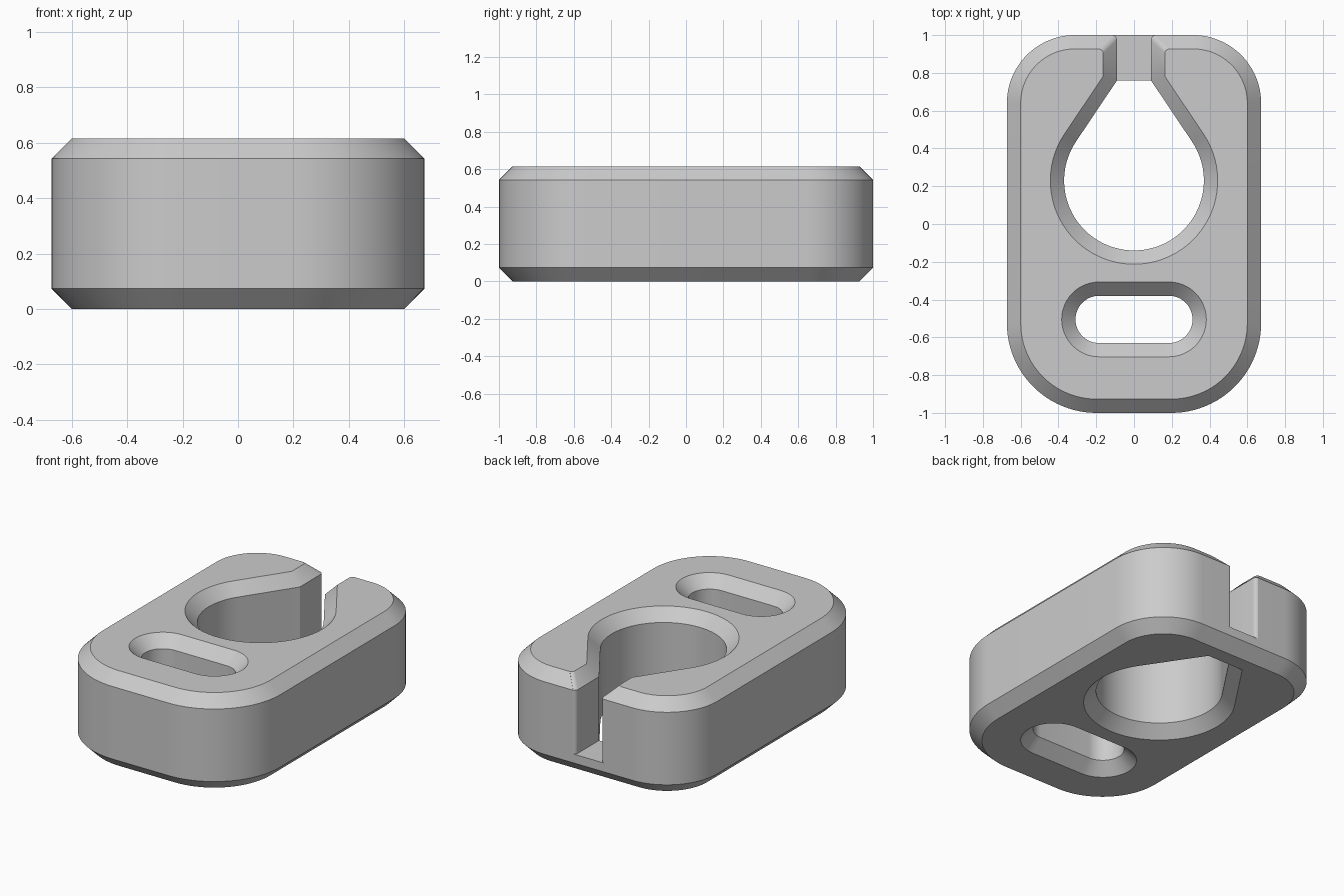
import bpy, bmesh
from math import sin, cos, acos, atan2, hypot, radians

cube = bpy.data.objects.get("Cube")
if cube:
    bpy.data.objects.remove(cube)

HALF_X, HALF_Y, HEIGHT, CHAMFER = 0.673, 1.0, 0.615, 0.073
OVER = 0.02  # how far cutters run past the surfaces


def arc(cx, cy, r, start, end, steps=24):
    return [(cx + r * cos(radians(start + (end - start) * i / steps)),
             cy + r * sin(radians(start + (end - start) * i / steps)))
            for i in range(steps + 1)]


def loft(name, outline, levels):
    """Stack copies of outline(offset) at the given (offset, z) levels."""
    bm = bmesh.new()
    rings = [[bm.verts.new((x, y, z)) for x, y in outline(d)] for d, z in levels]
    for low, high in zip(rings, rings[1:]):
        n = len(low)
        for i in range(n):
            j = (i + 1) % n
            bm.faces.new((low[i], low[j], high[j], high[i]))
    bm.faces.new(rings[0][::-1])
    bm.faces.new(rings[-1])
    bmesh.ops.recalc_face_normals(bm, faces=bm.faces)
    mesh = bpy.data.meshes.new(name)
    bm.to_mesh(mesh)
    bm.free()
    obj = bpy.data.objects.new(name, mesh)
    bpy.context.collection.objects.link(obj)
    return obj


# Outlines: d grows each shape outward
def body_outline(d):
    front_r, back_r = 0.475, 0.36
    pts = []
    for sx, sy, r, a in ((1, 1, back_r, 0), (-1, 1, back_r, 90),
                         (-1, -1, front_r, 180), (1, -1, front_r, 270)):
        pts += arc(sx * (HALF_X - r), sy * (HALF_Y - r), r + d, a, a + 90)
    return pts


def slot_outline(d):
    half, cy, r = 0.185, -0.505, 0.125
    return arc(half, cy, r + d, -90, 90) + arc(-half, cy, r + d, 90, 270)


GAP, NECK_Y = 0.09, 0.76  # half width of the gap, and where it meets the hole


def teardrop_outline(d):
    cy, r = 0.23, 0.37
    rise = NECK_Y - cy
    a = atan2(rise, GAP) - acos(r / hypot(GAP, rise))
    x = (r + d - sin(a) * (rise + d)) / cos(a)
    deg = a / radians(1)
    return [(-x, NECK_Y + d)] + arc(0, cy, r + d, 180 - deg, 360 + deg, 64) + [(x, NECK_Y + d)]


def gap_outline(d):
    r, w = 0.025, GAP + d
    side = [(w, 0.72)] + arc(w + r, HALF_Y - d - r, r, 180, 105, 6)
    side.append((w + r, HALF_Y + 0.2))
    return side + [(-x, y) for x, y in reversed(side)]


# Main block with chamfered rims
body = loft("clip_body", body_outline,
            [(-CHAMFER, 0), (0, CHAMFER), (0, HEIGHT - CHAMFER), (-CHAMFER, HEIGHT)])

# Cutters that flare at the rims
flare = CHAMFER + OVER
top = [(0, HEIGHT - CHAMFER), (flare, HEIGHT + OVER)]
through = [(flare, -OVER), (0, CHAMFER)] + top
cutters = [loft("strap_slot_cutter", slot_outline, through),
           loft("teardrop_hole_cutter", teardrop_outline, through),
           loft("back_gap_cutter", gap_outline, [(0, 0.13)] + top)]

bpy.ops.object.select_all(action='DESELECT')
bpy.context.view_layer.objects.active = body
body.select_set(True)
for cutter in cutters:
    cutter.hide_render = True
    mod = body.modifiers.new(cutter.name, 'BOOLEAN')
    mod.operation, mod.solver, mod.object = 'DIFFERENCE', 'EXACT', cutter
    bpy.ops.object.modifier_apply(modifier=mod.name)
    bpy.data.objects.remove(cutter)

# Plain grey plastic
grey = bpy.data.materials.new("light_grey")
grey.use_nodes = True
colour = (0.6, 0.6, 0.6, 1)
grey.diffuse_color = colour
grey.node_tree.nodes["Principled BSDF"].inputs["Base Color"].default_value = colour
body.data.materials.clear()
body.data.materials.append(grey)
bpy.ops.object.shade_smooth_by_angle(angle=radians(25))
